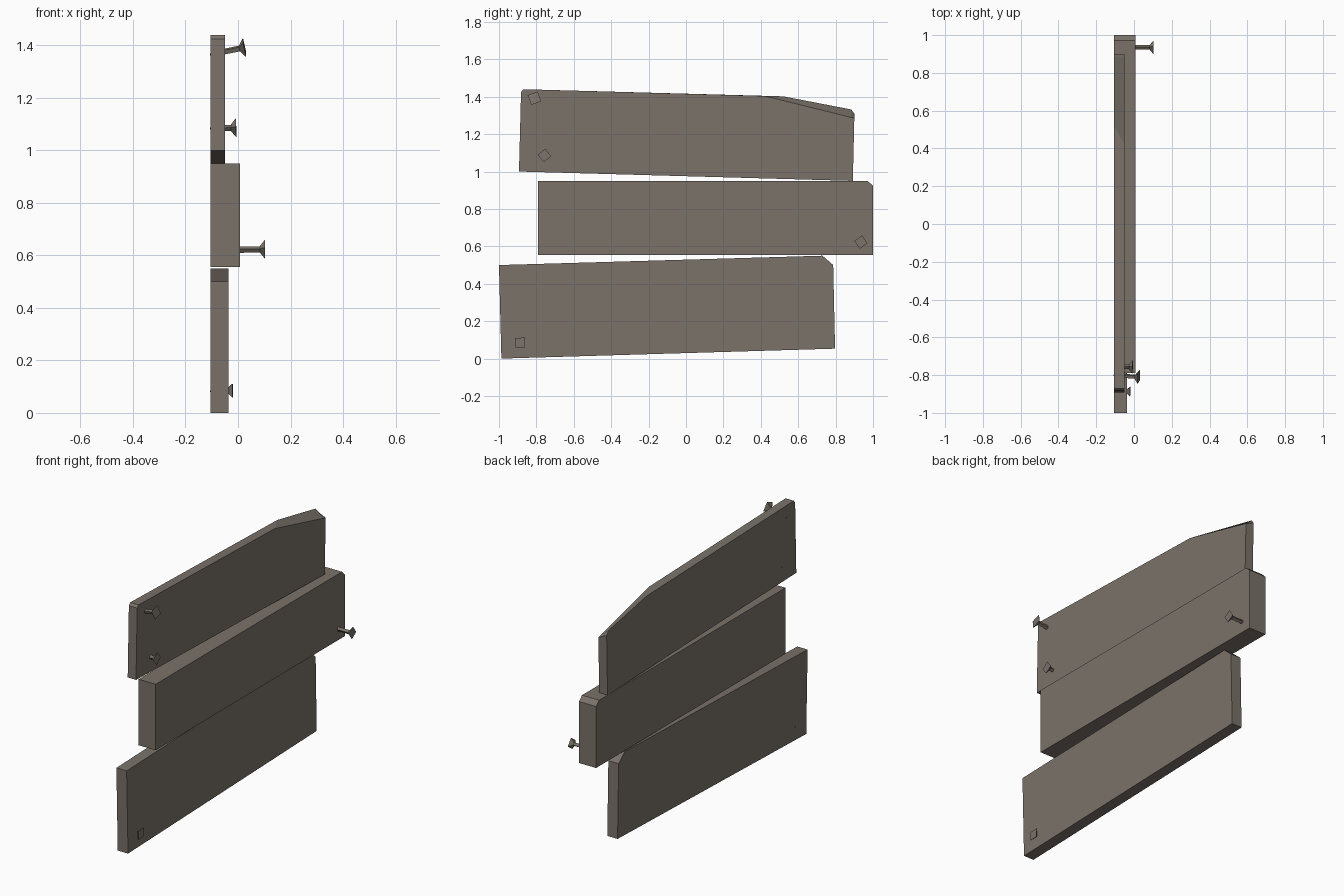
import bpy, bmesh
from math import cos, sin, radians
from mathutils import Vector

cube = bpy.data.objects.get("Cube")
if cube:
    bpy.data.objects.remove(cube, do_unlink=True)

# One weathered wood colour
COLOUR = (0.195, 0.168, 0.144, 1)
wood = bpy.data.materials.new("weathered grey brown")
wood.use_nodes = True
wood.diffuse_color = COLOUR
shader = wood.node_tree.nodes["Principled BSDF"]
shader.inputs["Base Color"].default_value = COLOUR
shader.inputs["Roughness"].default_value = 0.9

BACK = -0.105


def loft(name, rings):
    """Skin a list of equal-length point rings and cap both ends."""
    bm = bmesh.new()
    loops = [[bm.verts.new(p) for p in ring] for ring in rings]
    for a, b in zip(loops, loops[1:]):
        for i in range(len(a)):
            j = (i + 1) % len(a)
            bm.faces.new((a[i], a[j], b[j], b[i]))
    bm.faces.new(loops[0])
    bm.faces.new(loops[-1])
    bmesh.ops.recalc_face_normals(bm, faces=bm.faces)
    mesh = bpy.data.meshes.new(name)
    bm.to_mesh(mesh)
    bm.free()
    mesh.materials.append(wood)
    obj = bpy.data.objects.new(name, mesh)
    bpy.context.collection.objects.link(obj)
    return obj


def plank(name, front_x, front, back=None):
    """Board from a side profile of (y, z) points, optionally tapered to the back."""
    loft(name, [[(BACK, y, z) for y, z in back or front],
                [(front_x, y, z) for y, z in front]])


def nail(name, tip, head, size, spin):
    """Square nail: pointed tip, straight shaft, flared flat head."""
    tip, head = Vector(tip), Vector(head)
    axis = head - tip
    length = axis.length
    turn = axis.to_track_quat('X', 'Z')
    shaft = 0.012
    profile = [(0, 0.004), (0.03, shaft), (length - 0.02, shaft),
               (length - 0.004, size * 0.9), (length, size)]
    rings = []
    for dist, radius in profile:
        angles = [radians(spin + 90 * k) for k in range(4)]
        rings.append([tip + turn @ Vector((dist, radius * cos(a), radius * sin(a)))
                      for a in angles])
    loft(name, rings)


# Boards, bottom to top
plank("bottom_plank", -0.037,
      [(-0.987, 0), (0.797, 0.053), (0.787, 0.5), (0.73, 0.55), (-1, 0.5)])
plank("middle_plank", 0.008,
      [(-0.79, 0.555), (1, 0.555), (1, 0.923), (0.972, 0.95), (-0.79, 0.95)])

# The top board has a slanted cut across its far upper corner
shared = [(-0.87, 1.44), (-0.882, 1.425), (-0.893, 1.0), (0.892, 0.95)]
plank("top_plank", -0.05,
      shared + [(0.9, 1.285), (0.885, 1.289), (0.42, 1.404)],
      shared + [(0.9, 1.31), (0.883, 1.332), (0.52, 1.402)])

# Nails driven through the boards
nail("upper_nail", (-0.107, -0.8, 1.365), (0.025, -0.81, 1.392), 0.04, 66)
nail("second_nail", (-0.107, -0.755, 1.083), (-0.007, -0.757, 1.086), 0.036, 84)
nail("middle_nail", (-0.1, 0.935, 0.62), (0.103, 0.935, 0.623), 0.036, 80)
nail("bottom_nail", (-0.107, -0.885, 0.083), (-0.02, -0.887, 0.085), 0.037, 47)
